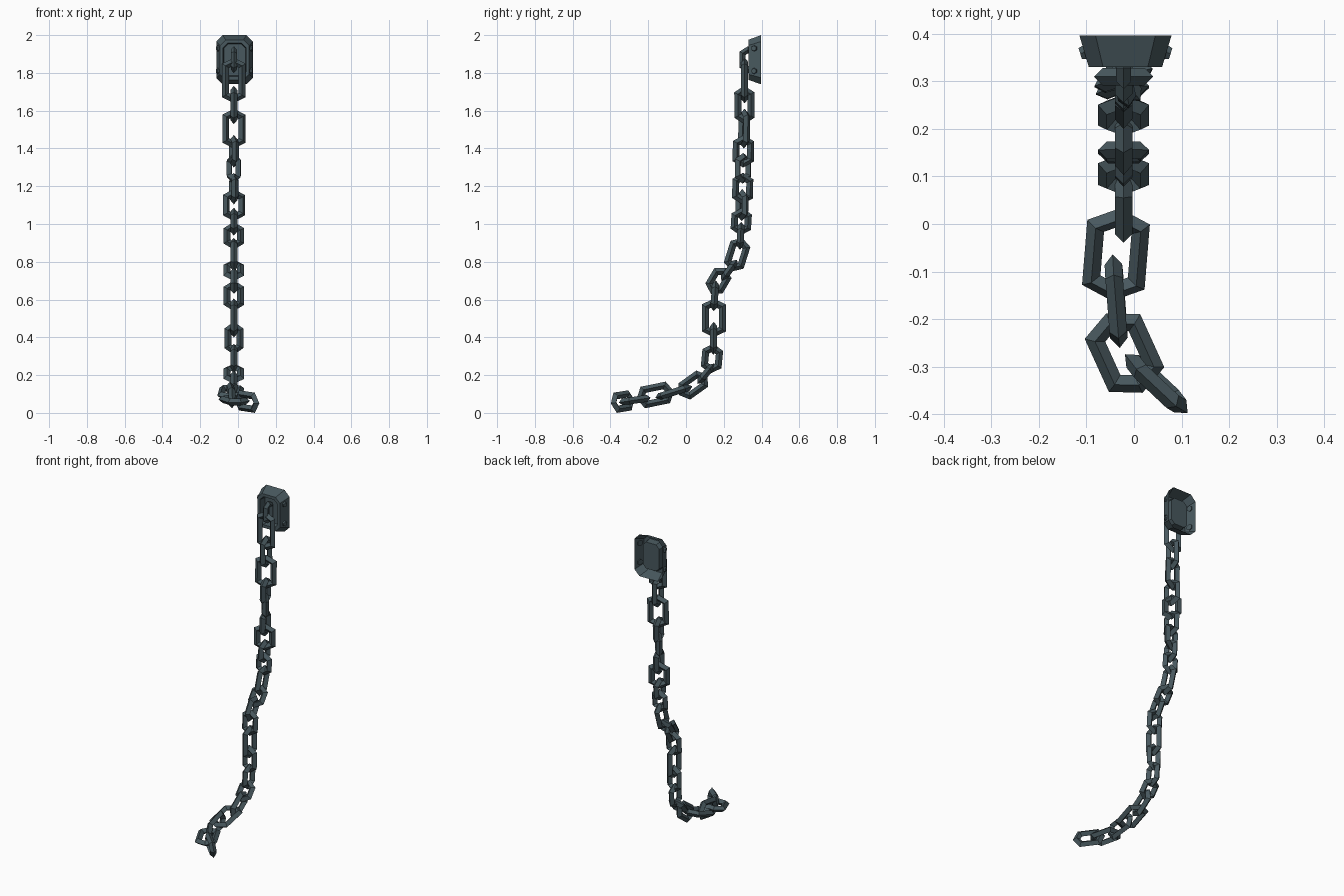
import bpy, bmesh, math
from mathutils import Vector, Matrix

if "Cube" in bpy.data.objects:
    bpy.data.objects.remove(bpy.data.objects["Cube"])

iron = bpy.data.materials.new("dark_iron")
iron.diffuse_color = (0.065, 0.098, 0.112, 1)
iron.use_nodes = True
iron.node_tree.nodes["Principled BSDF"].inputs["Base Color"].default_value = iron.diffuse_color


def make_object(name, bm):
    bmesh.ops.recalc_face_normals(bm, faces=bm.faces)
    mesh = bpy.data.meshes.new(name)
    bm.to_mesh(mesh)
    bm.free()
    mesh.materials.append(iron)
    obj = bpy.data.objects.new(name, mesh)
    bpy.context.collection.objects.link(obj)
    return obj


def link(name, start, end, width, side, r=0.0185, shoulder=0.022):
    """Hexagonal link of diamond-section bar, spanning start to end."""
    start, end = Vector(start), Vector(end)
    mid, axis = (start + end) / 2, (end - start).normalized()
    side = (side - axis * side.dot(axis)).normalized()
    normal = axis.cross(side)
    h, w = (end - start).length / 2 - r * 1.1, width / 2 - r
    s = h - shoulder
    outline = [Vector(p) for p in ((0, h), (w, s), (w, -s), (0, -h), (-w, -s), (-w, s))]
    bm = bmesh.new()
    rings = []
    for i, p in enumerate(outline):
        a = (p - outline[i - 1]).normalized()
        b = (outline[(i + 1) % 6] - p).normalized()
        na, nb = Vector((-a.y, a.x)), Vector((-b.y, b.x))
        miter = (na + nb) * (r / (1 + na.dot(nb)))
        section = [(p + miter, 0), (p, r), (p - miter, 0), (p, -r)]
        rings.append([bm.verts.new(mid + side * q.x + axis * q.y + normal * n)
                      for q, n in section])
    for i in range(6):
        a, b = rings[i], rings[(i + 1) % 6]
        for j in range(4):
            k = (j + 1) % 4
            bm.faces.new((a[j], a[k], b[k], b[j]))
    return make_object(name, bm)


PX = -0.018  # plate centre
CX = -0.022  # chain centre

# wall plate: tapered octagon, recess in front, hollow open back
def octagon(bm, hx, z0, z1, y, c):
    pts = [(hx, z0 + c), (hx, z1 - c), (hx - c, z1), (-hx + c, z1),
           (-hx, z1 - c), (-hx, z0 + c), (-hx + c, z0), (hx - c, z0)]
    return [bm.verts.new((PX + x, y, z)) for x, z in pts]


bm = bmesh.new()
loops = [octagon(bm, 0.097, 1.74, 2.0, 0.397, 0.034),
         octagon(bm, 0.077, 1.763, 1.975, 0.33, 0.03),
         octagon(bm, 0.061, 1.782, 1.957, 0.33, 0.024),
         octagon(bm, 0.057, 1.787, 1.952, 0.372, 0.022)]
for a, b in zip(loops, loops[1:]):
    for i in range(8):
        k = (i + 1) % 8
        bm.faces.new((a[i], a[k], b[k], b[i]))
bm.faces.new(loops[-1])
make_object("wall_plate", bm)

# rivets on the sloping plate sides
for sx in (-1, 1):
    for z in (1.93, 1.81):
        bm = bmesh.new()
        n = Vector((sx * 0.065, -0.02, 0)).normalized()
        m = Matrix.Translation((PX + sx * 0.087, 0.361, z)) @ n.to_track_quat('Z', 'Y').to_matrix().to_4x4()
        bmesh.ops.create_cone(bm, cap_ends=True, segments=6, radius1=0.019,
                              radius2=0.014, depth=0.017, matrix=m)
        make_object("rivet", bm)

# staple seated in the plate recess
link("staple", (CX, 0.328, 1.94), (CX, 0.328, 1.80), 0.088, Vector((0, 1, 0)), r=0.016, shoulder=0.018)

# hanging links: y and z at the top, y and z at the bottom, width
chain = [
    (.31, 1.88, .31, 1.64, .125), (.308, 1.73, .31, 1.53, .106),
    (.31, 1.61, .306, 1.40, .128), (.305, 1.47, .302, 1.30, .115),
    (.303, 1.375, .30, 1.215, .11), (.302, 1.27, .298, 1.105, .112),
    (.298, 1.185, .295, 1.015, .125), (.297, 1.085, .288, .94, .108),
    (.292, 1.01, .285, .865, .108), (.298, .925, .243, .75, .11),
    (.27, .81, .188, .70, .108), (.212, .767, .132, .632, .106),
    (.158, .70, .146, .54, .108), (.147, .605, .147, .40, .127),
    (.147, .48, .145, .31, .10), (.145, .365, .13, .21, .11),
    (.148, .26, .062, .155, .108), (.112, .20, -.035, .095, .106),
]
twist = {2: 17, 3: 102, 4: 130, 5: 100, 6: 22}  # links turned about the chain
for i, (y0, z0, y1, z1, w) in enumerate(chain):
    turn = math.radians(twist.get(i, 90 * (i % 2)))
    right = Vector((1, 0, 0))
    across = Vector((0, y0 - y1, z0 - z1)).normalized().cross(right)
    side = right * math.cos(turn) + across * math.sin(turn)
    link("chain_link", (CX, y0, z0), (CX, y1, z1), w, side)

# trailing links lying along the floor
tail = [
    ((-.03, .033, .14), (-.046, -.162, .08), .132),
    ((-.045, -.065, .115), (-.03, -.26, .075), .116),
    ((-.058, -.188, .08), (.018, -.355, .055), .128),
    ((-.018, -.275, .07), (.112, -.397, .05), .108),
]
for i, (a, b, w) in enumerate(tail):
    axis = Vector(b) - Vector(a)
    side = Vector((1, 0, 0)) if i % 2 == 0 else axis.cross(Vector((1, 0, 0)))
    link("floor_link", a, b, w, side)
